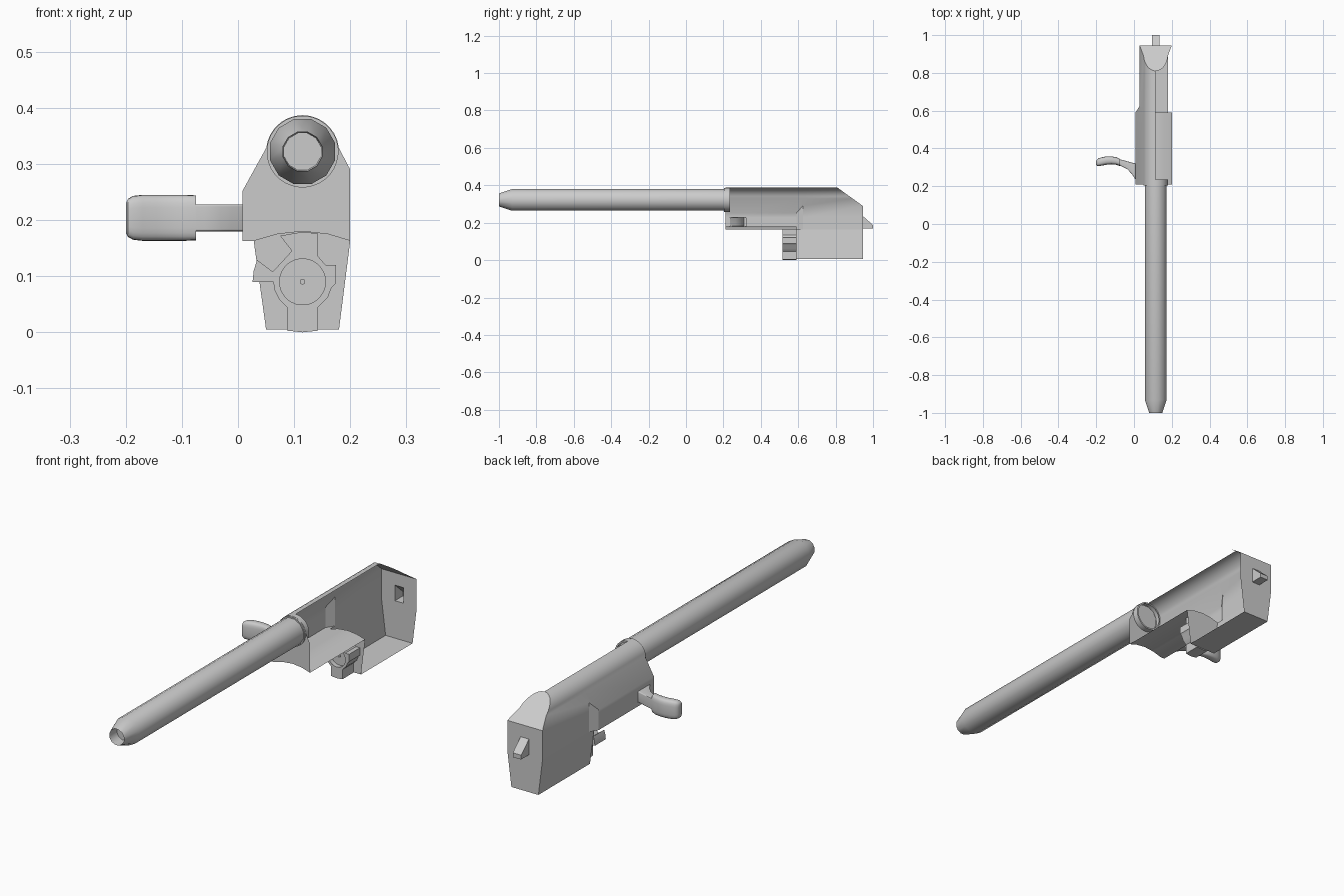
import bpy, bmesh, math

if "Cube" in bpy.data.objects:
    bpy.data.objects.remove(bpy.data.objects["Cube"])

CX, CZ = 0.115, 0.322      # axis of the long rod
F, S, B = 0.21, 0.59, 0.945  # front, step and back of the body


def make(name, faces, smooth=None):
    """Build a mesh from faces given as coordinate lists."""
    bm = bmesh.new()
    for f in faces:
        bm.faces.new([bm.verts.new(p) for p in f])
    bmesh.ops.remove_doubles(bm, verts=bm.verts, dist=1e-5)
    bmesh.ops.recalc_face_normals(bm, faces=bm.faces)
    me = bpy.data.meshes.new(name)
    bm.to_mesh(me)
    bm.free()
    ob = bpy.data.objects.new(name, me)
    bpy.context.collection.objects.link(ob)
    if smooth:
        bpy.ops.object.select_all(action='DESELECT')
        ob.select_set(True)
        bpy.context.view_layer.objects.active = ob
        bpy.ops.object.shade_smooth_by_angle(angle=math.radians(smooth))
    return ob


def strips(rings, closed=False, skip=()):
    """Quads between successive point rows; skip holds (row, column) holes."""
    out = []
    for i in range(len(rings) - 1):
        a, b = rings[i], rings[i + 1]
        n = len(a)
        for j in range(n if closed else n - 1):
            k = (j + 1) % n
            if (i, j) not in skip:
                out.append([a[j], a[k], b[k], b[j]])
    return out


def lathe(name, prof, n, cx=CX, cz=CZ, caps=(), smooth=35):
    """Turn a (radius, y) profile about a line along y."""
    rings = []
    for r, y in prof:
        rings.append([(cx + r * math.cos((j + .5) * math.tau / n), y,
                       cz + r * math.sin((j + .5) * math.tau / n)) for j in range(n)])
    return make(name, strips(rings, True) + [rings[c] for c in caps], smooth)


def prism(prof, y0, y1):
    a = [(x, y0, z) for x, z in prof]
    b = [(x, y1, z) for x, z in prof]
    return strips([a, b], True) + [a, b]


# Long rod with tapered, hollow tip, and its collar
lathe("rod", [(.034, -.95), (.036, -1), (.06, -.93), (.06, .215)], 12, caps=(0, 3), smooth=40)
lathe("rod_collar", [(.057, .235), (.064, .235), (.064, .203), (.057, .203)], 32)

# Body shell: left half only, the right side is open
arc = [(CX + .065 * math.cos(math.radians(a)), CZ + .065 * math.sin(math.radians(a)))
       for a in range(174, 89, -12)]
arc[-1] = (CX, .387)
front_prof = [(.008, z) for z in (.163, .18, .228, .252)] + arc
rear_prof = [(.03, z) for z in (.163, .18, .228, .29)] + arc


def back_y(z):
    return B - max(0, z - .29) * 1.39


rows = [[(x, y, z) for x, z in front_prof] for y in (F, .235, .32, S)]
rows.append([(x, .625, z) for x, z in rear_prof])
rows.append([(x, back_y(z), z) for x, z in rear_prof])
make("body_shell", strips(rows, skip={(1, 1)}), 30)

# Sloped rear cap and flat front plate
half = [(.03, .29)] + arc
outline = half + [(2 * CX - x, z) for x, z in reversed(half[:-1])]
make("rear_slope", [[(x, back_y(z), z) for x, z in outline]])
arch = [(.008, .163), (.028, .163), (.07, .175), (.115, .18), (.16, .175), (.2, .163)]
plate = front_prof + [(2 * CX - x, z) for x, z in reversed(arc[:-1])] + [(.2, .29)] + arch[:0:-1]
make("front_plate", [[(x, F, z) for x, z in plate]])

# Arched floor under the front section
make("arched_floor", strips([[(x, F, z) for x, z in arch], [(x, S, z) for x, z in arch]])
     + [[(.008, S, .163), (.03, S, .163), (.03, .625, .163)]], 30)

# Rear box: left wall, bottom and front wall
make("rear_box", [
    [(.03, S, .163), (.05, S, .005), (.05, B, .005), (.03, B, .163)],
    [(.05, S, .005), (.18, S, .005), (.18, B, .005), (.05, B, .005)],
    [(x, S, z) for x, z in arch[1:] + [(.18, .005), (.05, .005)]]])

# End plate with a window that opens into the peg
x0, x1, z0, z1 = .095, .135, .168, .236
bl, br, tl, tr = (x0, B, z0), (x1, B, z0), (x0, B, z1), (x1, B, z1)
la, lb, ra, rb = (.03, B, .163), (.03, B, .29), (.2, B, .163), (.2, B, .29)
make("end_plate", [[la, (.05, B, .005), (.18, B, .005), ra, br, bl],
                   [la, bl, tl, lb], [lb, tl, tr, rb], [rb, tr, br, ra]])
side = [(B, z1), (1, .187), (1, z0), (B, z0)]
pa, pb = [[(x, y, z) for y, z in side] for x in (x0, x1)]
make("rear_peg", strips([pa, pb]) + [pa, pb])

# Bolt head with notch, wing and round recess
arc_l = [(CX + .052 * math.cos(math.radians(a)), .09 + .052 * math.sin(math.radians(a)))
         for a in (234, 216, 198, 180)]
head = [(.087, .003), (.087, .045)] + arc_l + [
    (.026, .09), (.028, .11), (.034, .129), (.062, .108), (.096, .145), (.075, .172),
    (.115, .179), (.143, .176), (.143, .135), (.156, .12), (.175, .12), (.175, .088),
    (.167, .08), (.16, .062), (.143, .045), (.143, .003), (.115, 0)]
bolt = make("bolt_head", prism(head, .515, S))
cutter = lathe("recess_cutter", [(.041, .48), (.041, .535)], 32, CX, .09, caps=(0, 1))
cutter.hide_render = True
mod = bolt.modifiers.new("recess", 'BOOLEAN')
mod.operation, mod.object, mod.solver = 'DIFFERENCE', cutter, 'EXACT'
bpy.ops.object.select_all(action='DESELECT')
bpy.context.view_layer.objects.active = bolt
bolt.select_set(True)
bpy.ops.object.modifier_apply(modifier=mod.name)
bpy.data.objects.remove(cutter)
bpy.ops.object.shade_smooth_by_angle(angle=math.radians(30))
lathe("centre_pin", [(.005, .535), (.005, .53)], 12, CX, .09, caps=(1,))


# Charging handle: lofted neck and rounded grip
def section(x, y, hy, hz, power, n=24):
    pts = []
    for j in range(n):
        c, s = math.cos(j * math.tau / n + math.pi / 4), math.sin(j * math.tau / n + math.pi / 4)
        pts.append((x, y + hy * math.copysign(abs(c) ** power, c),
                    .204 + hz * math.copysign(abs(s) ** power, s)))
    return pts


neck = [section(x, y, hy, .024, .15) for x, y, hy in
        ((.008, .2775, .0425), (-.012, .295, .03), (-.035, .311, .021), (-.06, .321, .018),
         (-.08, .327, .016))]
make("handle_neck", strips(neck, True), 35)
grip = [section(x, y, hy, hz, .6) for x, y, hy, hz in
        ((-.075, .326, .019, .040), (-.095, .334, .02, .041), (-.12, .337, .021, .041),
         (-.145, .336, .022, .041), (-.17, .331, .022, .041), (-.187, .327, .021, .039),
         (-.196, .324, .017, .034), (-.2, .323, .010, .026))]
make("handle_grip", strips(grip, True) + [grip[0], grip[-1]], 45)
